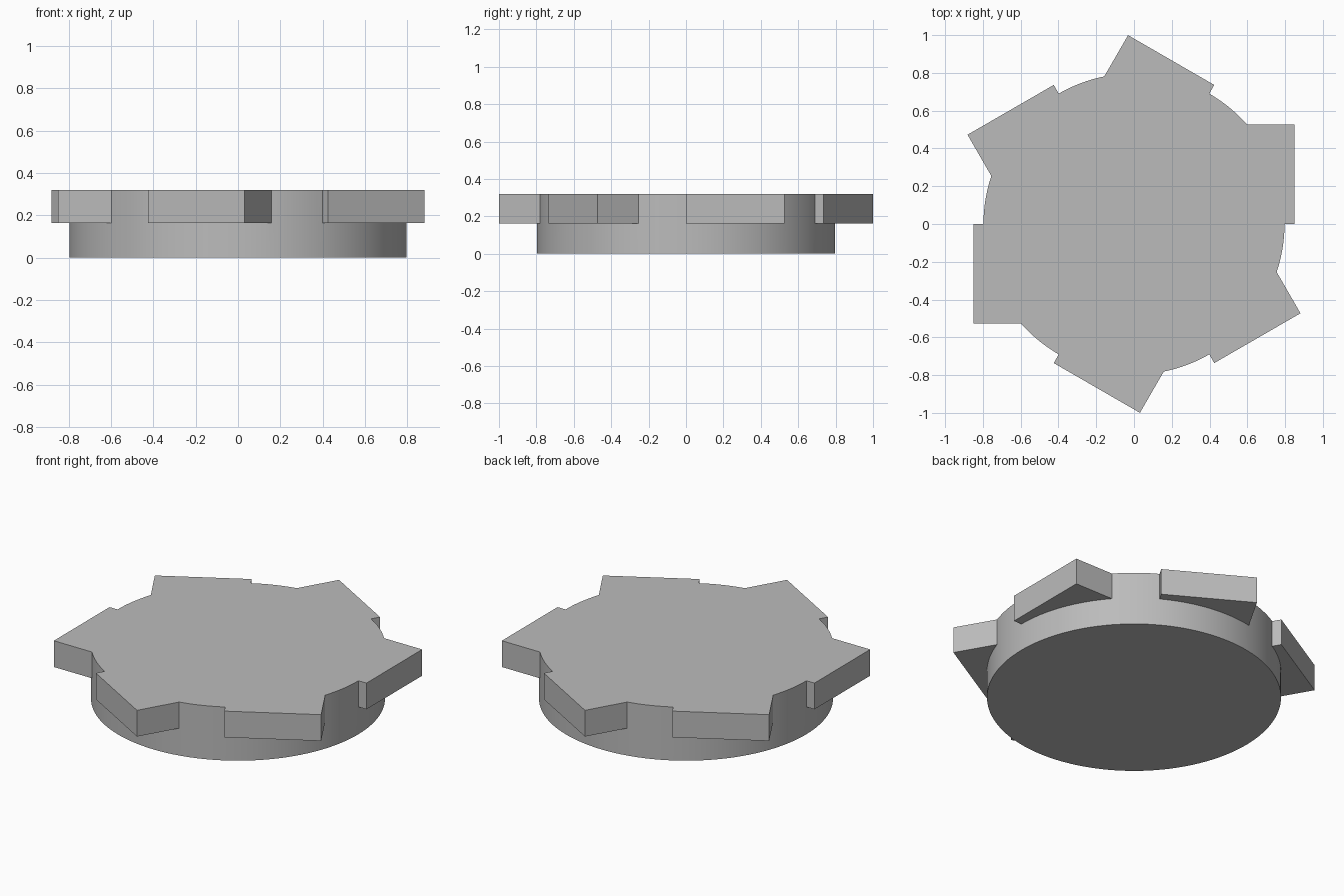
import bpy, bmesh, math
from mathutils import Matrix, Vector

if "Cube" in bpy.data.objects:
    bpy.data.objects.remove(bpy.data.objects["Cube"])

R, REACH, WIDTH = 0.797, 0.85, 0.527   # hub radius, tooth reach, tooth width
Z_LEDGE, Z_TOP = 0.163, 0.32
TEETH, UNDER, GAP = 6, 16, 8           # tooth count, arc steps under and between teeth

grey = bpy.data.materials.new("plain grey")
grey.diffuse_color = (0.5, 0.5, 0.5, 1)
grey.use_nodes = True
grey.node_tree.nodes["Principled BSDF"].inputs["Base Color"].default_value = grey.diffuse_color

bm = bmesh.new()
end = math.asin(WIDTH / R)             # angle where a tooth leaves the hub
angles = [end * i / UNDER for i in range(UNDER)]
angles += [end + (math.pi / 3 - end) * i / GAP for i in range(GAP)]
per = len(angles)

# Rings of hub points at the base, ledge and top heights
def ring(z):
    return [bm.verts.new((R * math.cos(a + k * math.pi / 3), R * math.sin(a + k * math.pi / 3), z))
            for k in range(TEETH) for a in angles]

base, ledge, top = ring(0), ring(Z_LEDGE), ring(Z_TOP)
n = len(base)

def wall(lo, hi):
    for i in range(len(lo) - 1):
        bm.faces.new((lo[i], lo[i + 1], hi[i + 1], hi[i]))

# Hub wall below the teeth
wall(base + base[:1], ledge + ledge[:1])
bm.faces.new(base[::-1])

# Teeth and the hub wall between them
outline = []
for k in range(TEETH):
    turn = Matrix.Rotation(k * math.pi / 3, 3, 'Z')
    lo, hi = [[bm.verts.new(turn @ Vector((REACH, y, z))) for y in (0, WIDTH)]
              for z in (Z_LEDGE, Z_TOP)]
    s, e, nxt = k * per, k * per + UNDER, (k + 1) * per
    wall([ledge[s], *lo, ledge[e]], [top[s], *hi, top[e]])
    bm.faces.new([*lo[::-1], *ledge[s:e + 1]])
    wall(ledge[e:nxt] + [ledge[nxt % n]], top[e:nxt] + [top[nxt % n]])
    outline += [top[s], *hi, *top[e:nxt]]
bm.faces.new(outline)
bmesh.ops.delete(bm, geom=[v for v in bm.verts if not v.link_faces], context='VERTS')
bmesh.ops.recalc_face_normals(bm, faces=bm.faces[:])

mesh = bpy.data.meshes.new("toothed_disc")
bm.to_mesh(mesh)
bm.free()
mesh.materials.append(grey)
disc = bpy.data.objects.new("toothed_disc", mesh)
bpy.context.collection.objects.link(disc)
bpy.context.view_layer.objects.active = disc
disc.select_set(True)
bpy.ops.object.shade_smooth_by_angle(angle=math.radians(25))
